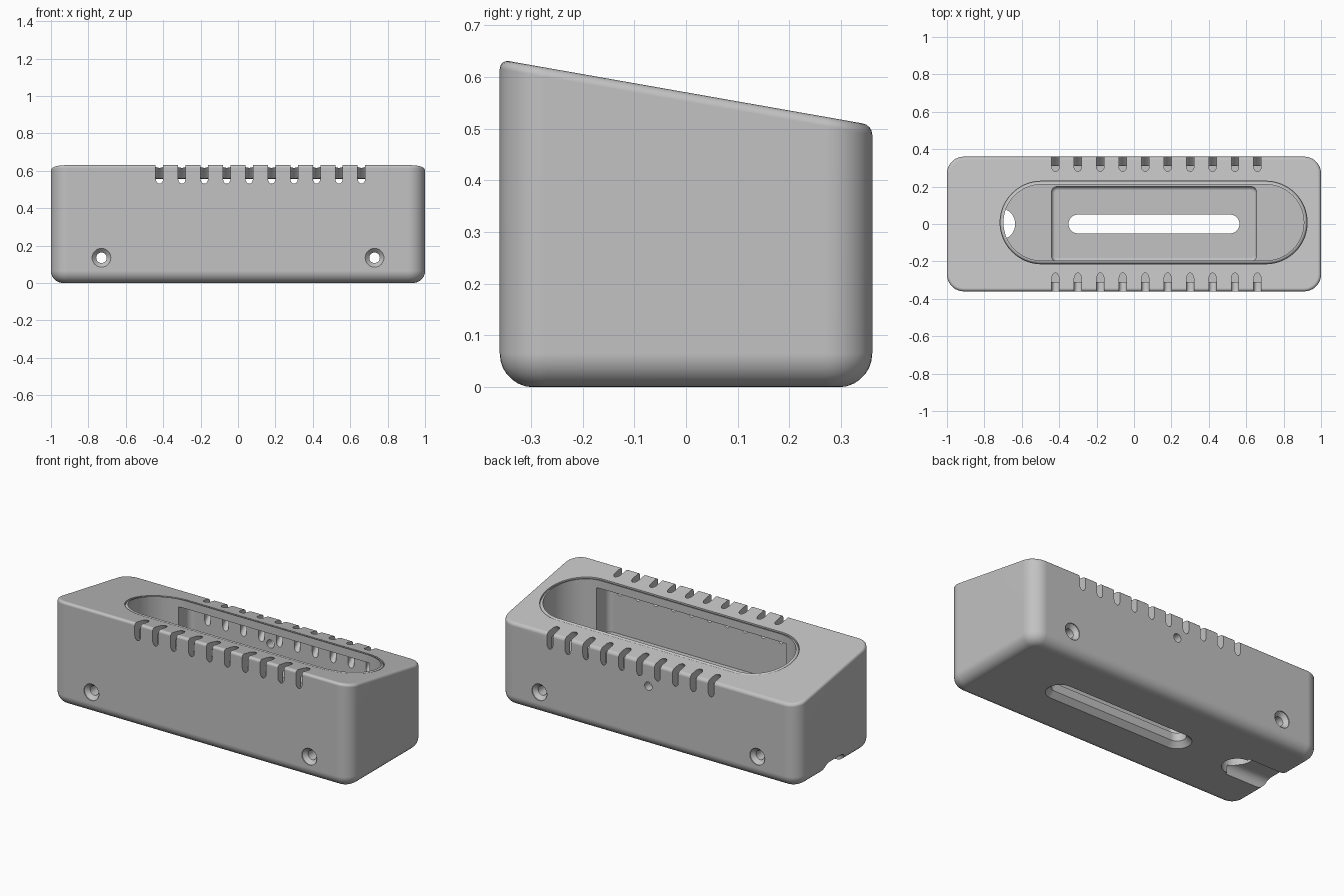
import bpy, bmesh
from math import sin, cos, pi, radians

if "Cube" in bpy.data.objects:
    bpy.data.objects.remove(bpy.data.objects["Cube"])

SLOPE = 0.176
MID_HEIGHT = 0.57


def loft(name, half, radius, rings, center=(0, 0), arc=10):
    """Rounded-rectangle loft; rings are (inset, height, follows_sloped_top)."""
    bm = bmesh.new()
    loops = []
    for inset, height, sloped in rings:
        r = radius - inset
        cx, cy = half[0] - radius, half[1] - radius
        loop = []
        for q, (sx, sy) in enumerate([(1, 1), (-1, 1), (-1, -1), (1, -1)]):
            for i in range(arc + 1):
                a = (q + i / arc) * pi / 2
                x = center[0] + sx * cx + r * cos(a)
                y = center[1] + sy * cy + r * sin(a)
                z = height + (MID_HEIGHT - SLOPE * y if sloped else 0)
                loop.append(bm.verts.new((x, y, z)))
        loops.append(loop)
    for low, high in zip(loops, loops[1:]):
        for i in range(len(low)):
            j = (i + 1) % len(low)
            bm.faces.new((low[i], low[j], high[j], high[i]))
    bm.faces.new(loops[0][::-1])
    bm.faces.new(loops[-1])
    bmesh.ops.remove_doubles(bm, verts=bm.verts, dist=1e-5)
    bmesh.ops.recalc_face_normals(bm, faces=bm.faces)
    mesh = bpy.data.meshes.new(name)
    bm.to_mesh(mesh)
    bm.free()
    obj = bpy.data.objects.new(name, mesh)
    bpy.context.collection.objects.link(obj)
    return obj


def fillet(r, steps=7):
    """Quarter-round as (inset, height) pairs, from the flat to the side."""
    angles = [i / steps * pi / 2 for i in range(steps + 1)]
    return [(r - r * sin(a), r - r * cos(a)) for a in angles]


# Outer housing with rounded base and sloped top
base = [(d, z, False) for d, z in fillet(0.065)]
top = [(d, -z, True) for d, z in reversed(fillet(0.018, 4))]
housing = loft("housing", (1, 0.36), 0.09, base + top)

grey = bpy.data.materials.new("light grey")
grey.use_nodes = True
color = (0.54, 0.54, 0.54, 1)
grey.diffuse_color = color
grey.node_tree.nodes["Principled BSDF"].inputs["Base Color"].default_value = color
housing.data.materials.append(grey)


def cut(cutter, location=(0, 0, 0), rotation=(0, 0, 0)):
    cutter.location = location
    cutter.rotation_euler = [radians(a) for a in rotation]
    cutter.hide_render = True
    cutter.data.materials.append(grey)
    mod = housing.modifiers.new("cut", "BOOLEAN")
    mod.operation = "DIFFERENCE"
    mod.solver = "EXACT"
    mod.object = cutter
    bpy.context.view_layer.objects.active = housing
    bpy.ops.object.modifier_apply(modifier=mod.name)
    bpy.data.objects.remove(cutter)


# Wide upper chamber under the lip
cut(loft("upper_chamber", (0.638, 0.31), 0.035,
         [(0, 0.25, False), (0, -0.048, True)], (0.097, 0)))

# Narrower well with rounded floor edges
floor = [(d, 0.08 + z, False) for d, z in fillet(0.02, 4)]
cut(loft("lower_well", (0.548, 0.2), 0.03, floor + [(0, 0.3, False)], (0.107, 0)))

# Long rounded opening with softened rim
rim = [(z - 0.018, -d, True) for d, z in reversed(fillet(0.018, 4))]
cut(loft("opening", (0.803, 0.203), 0.203,
         [(0, 0.251, False)] + rim + [(-0.018, 0.1, True)], (0.105, 0.008), 16))

# Flared slot through the floor
cut(loft("floor_slot", (0.457, 0.05), 0.05,
         [(-0.03, -0.05, False), (-0.03, 0, False), (0, 0.03, False), (0, 0.15, False)],
         (0.107, 0)))

# Cable hole and the shallow channel leading to the end
cut(loft("cable_hole", (0.085, 0.085), 0.085,
         [(0, -0.05, False), (0, 0.32, False)]), (-0.72, 0, 0))
cut(loft("cable_channel", (0.06, 0.1), 0.045,
         [(0, -0.2, False), (0, 0.19, False)]), (-0.91, 0, 0), (0, 90, 0))

# Countersunk screw holes through both long sides
screw = [(0, -0.4, False), (0, -0.355, False), (0.022, -0.333, False)]
screw += [(d, -z, False) for d, z, _ in reversed(screw)]
for x in (-0.73, 0.73):
    cut(loft("screw_hole", (0.05, 0.05), 0.05, screw), (x, 0, 0.135), (90, 0, 0))

# Small hole in the back wall
cut(loft("back_hole", (0.025, 0.025), 0.025,
         [(0, -0.08, False), (0, 0.08, False)]), (0, 0.34, 0.367), (90, 0, 0))

# Diagonal vent slots along both upper edges
for i in range(10):
    for side, z in ((-1, 0.5925), (1, 0.477)):
        vent = loft("vent", (0.02, 0.065), 0.02,
                    [(0, -0.13, False), (0, 0.15, False)], arc=6)
        cut(vent, (-0.42 + 0.12 * i, side * 0.33, z), (-45 * side, 0, 0))

# Smooth shading with crisp cut edges and flat large faces
bpy.ops.object.select_all(action="DESELECT")
housing.select_set(True)
bpy.context.view_layer.objects.active = housing
bpy.ops.object.shade_smooth_by_angle(angle=radians(30))
normals = housing.modifiers.new("flat_faces", "WEIGHTED_NORMAL")
normals.keep_sharp = True
